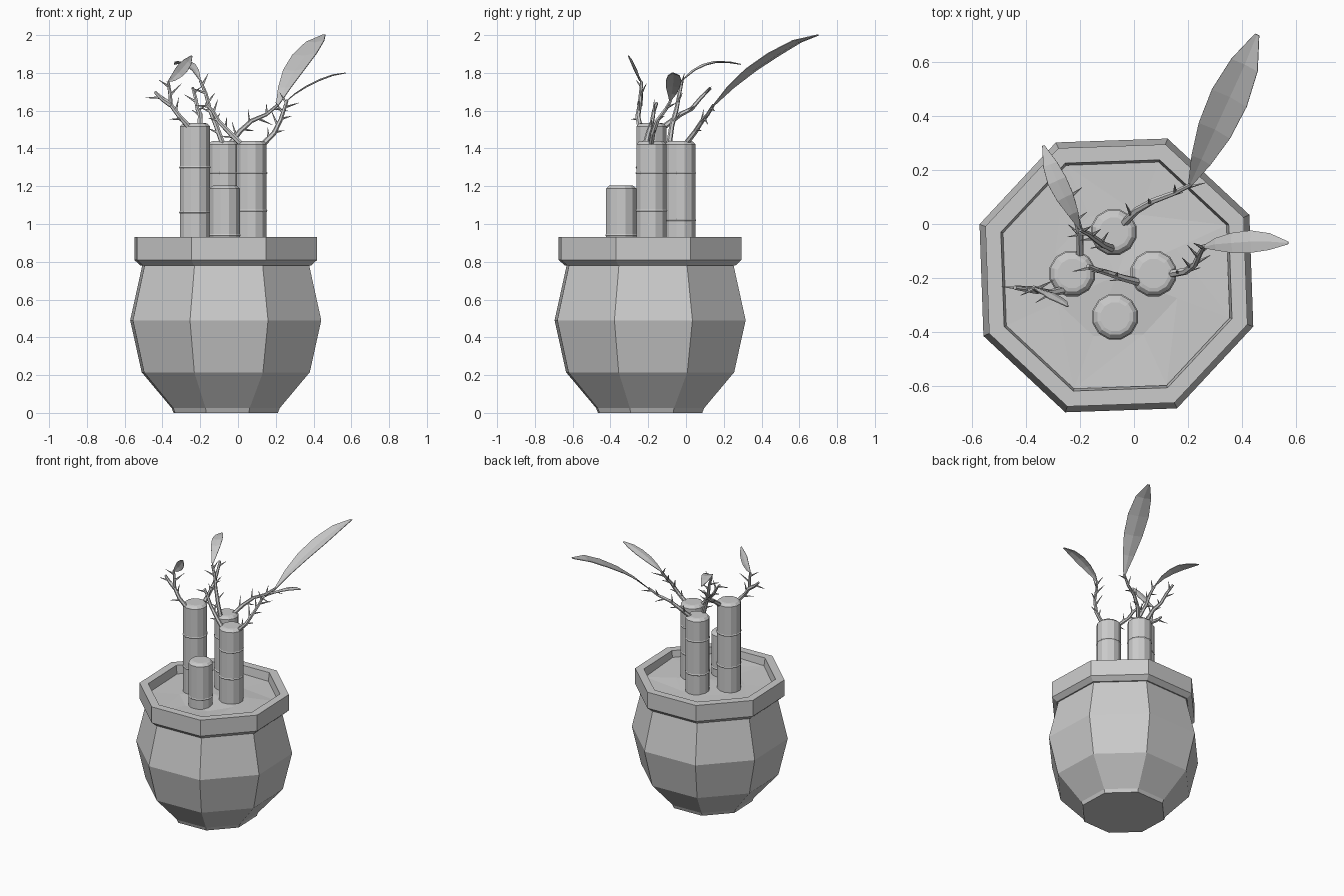
import bpy, bmesh, math, random
from mathutils import Vector

if "Cube" in bpy.data.objects:
    bpy.data.objects.remove(bpy.data.objects["Cube"])

random.seed(4)
V = Vector


def finish(name, bm, recalc=True):
    if recalc:
        bmesh.ops.recalc_face_normals(bm, faces=bm.faces[:])
    me = bpy.data.meshes.new(name)
    bm.to_mesh(me)
    bm.free()
    ob = bpy.data.objects.new(name, me)
    bpy.context.collection.objects.link(ob)
    return ob


def bridge(bm, rings):
    for a, b in zip(rings, rings[1:]):
        n = len(a)
        for i in range(n):
            j = (i + 1) % n
            bm.faces.new((a[i], a[j], b[j], b[i]))


def lathe(name, profile, centre, sides, phase=0, cap_top=True):
    """Turn (radius, z) pairs around a vertical axis."""
    bm = bmesh.new()
    rings = []
    for r, z in profile:
        angles = [phase + math.tau * i / sides for i in range(sides)]
        rings.append([bm.verts.new((centre[0] + r * math.cos(a),
                                    centre[1] + r * math.sin(a), z)) for a in angles])
    bridge(bm, rings)
    bm.faces.new(rings[0][::-1])
    if cap_top:
        bm.faces.new(rings[-1])
    return finish(name, bm)


def add_tube(bm, pts, r0, r1, sides=6):
    """Tapered tube along a path."""
    rings = []
    for k, p in enumerate(pts):
        d = (pts[min(k + 1, len(pts) - 1)] - pts[max(k - 1, 0)]).normalized()
        u = d.cross(V((0.3, 1, 0.2))).normalized()
        w = d.cross(u)
        r = r0 + (r1 - r0) * k / (len(pts) - 1)
        rings.append([bm.verts.new(p + r * (u * math.cos(math.tau * i / sides)
                                            + w * math.sin(math.tau * i / sides)))
                      for i in range(sides)])
    bridge(bm, rings)
    bm.faces.new(rings[0][::-1])
    bm.faces.new(rings[-1])


def twig(name, path, spikes):
    """Branch with short side spikes that alternate left and right."""
    pts = [V(p) for p in path]
    bm = bmesh.new()
    add_tube(bm, pts, 0.015, 0.008)
    for k in range(spikes):
        t = (k + 1) / (spikes + 0.6) * (len(pts) - 1)
        i = min(int(t), len(pts) - 2)
        base = pts[i].lerp(pts[i + 1], t - i)
        d = (pts[i + 1] - pts[i]).normalized()
        side = d.cross(V((0.2, -1, 0.3))).normalized() * (1 if k % 2 else -1)
        side.y += random.uniform(-0.4, 0.4)
        tip = base + (d * 0.7 + side * 0.8) * random.uniform(0.05, 0.085)
        add_tube(bm, [base, base.lerp(tip, 0.5), tip], 0.008, 0.001, 5)
    return finish(name, bm)


def leaf(name, path, half, across, fold=0.15):
    """Thin pointed blade with a creased midrib."""
    pts = [V(p) for p in path]
    widths = [0.08, 0.55, 0.9, 1.0, 0.75, 0.12]
    bm = bmesh.new()
    rows = []
    for k, p in enumerate(pts):
        d = (pts[min(k + 1, 5)] - pts[max(k - 1, 0)]).normalized()
        s = V(across)
        s = (s - d * s.dot(d)).normalized()
        up = s.cross(d)
        w = half * widths[k]
        rows.append([bm.verts.new(p - s * w + up * w * fold), bm.verts.new(p),
                     bm.verts.new(p + s * w + up * w * fold)])
    for a, b in zip(rows, rows[1:]):
        for i in (0, 1):
            bm.faces.new((a[i], a[i + 1], b[i + 1], b[i]))
    ob = finish(name, bm)
    mod = ob.modifiers.new("thickness", 'SOLIDIFY')
    mod.thickness = 0.004
    mod.offset = 0
    return ob


# Octagonal pot with overhanging rim and recessed opening
C = (-0.065, -0.19)
PH = math.radians(24.5)
lathe("pot", [(0.295, 0), (0.305, 0.025), (0.475, 0.215), (0.54, 0.49), (0.472, 0.78),
              (0.482, 0.78), (0.517, 0.81), (0.517, 0.93), (0.456, 0.93), (0.446, 0.86)],
      C, 8, PH)

# Uneven soil surface
bm = bmesh.new()
rings = []
for r in (0.447, 0.24):
    rings.append([bm.verts.new((C[0] + r * math.cos(PH + math.tau * i / 8),
                                C[1] + r * math.sin(PH + math.tau * i / 8),
                                0.875 + random.uniform(-0.01, 0.012))) for i in range(8)])
bridge(bm, rings)
mid = bm.verts.new((*C, 0.89))
for i in range(8):
    bm.faces.new((rings[1][i], rings[1][(i + 1) % 8], mid))
bmesh.ops.triangulate(bm, faces=bm.faces[:])
finish("soil", bm)

# Four cut canes with thin node ridges
canes = [("back", -0.075, -0.03, 1.44, (1.02, 1.27)),
         ("left", -0.228, -0.183, 1.535, (1.06, 1.30)),
         ("right", 0.072, -0.183, 1.44, (1.07, 1.27)),
         ("front", -0.07, -0.343, 1.205, (0.94,))]
for label, x, y, top, nodes in canes:
    prof = [(0.083, 0.86)]
    for z in nodes:
        prof += [(0.083, z - 0.006), (0.087, z), (0.083, z + 0.006)]
    prof += [(0.083, top - 0.018), (0.068, top - 0.003), (0.055, top)]
    lathe("cane_" + label, prof, (x, y), 12, math.radians(15))

# Branches sprouting from the cane tops
twig("branch_back_right", [(-0.04, 0.0, 1.425), (0.01, 0.05, 1.49), (0.07, 0.085, 1.545),
                           (0.15, 0.115, 1.58), (0.21, 0.145, 1.63)], 6)
twig("branch_right", [(0.13, -0.185, 1.42), (0.19, -0.175, 1.48), (0.225, -0.15, 1.55),
                      (0.245, -0.105, 1.61), (0.26, -0.08, 1.655)], 7)
twig("branch_middle", [(0.02, -0.215, 1.42), (-0.04, -0.20, 1.48), (-0.10, -0.18, 1.54),
                       (-0.135, -0.17, 1.60), (-0.17, -0.155, 1.64)], 5)
twig("branch_back_left", [(-0.08, -0.09, 1.42), (-0.115, -0.075, 1.52), (-0.15, -0.05, 1.61),
                          (-0.17, -0.035, 1.69), (-0.20, -0.02, 1.76)], 6)
twig("branch_left_rear", [(-0.20, -0.11, 1.52), (-0.20, -0.03, 1.58), (-0.215, 0.03, 1.61),
                          (-0.225, 0.08, 1.67), (-0.24, 0.13, 1.72)], 4)
twig("branch_left", [(-0.265, -0.245, 1.52), (-0.31, -0.255, 1.57), (-0.355, -0.245, 1.63),
                     (-0.36, -0.24, 1.69), (-0.37, -0.235, 1.755)], 5)
twig("branch_left_fork", [(-0.355, -0.245, 1.63), (-0.40, -0.24, 1.66), (-0.44, -0.235, 1.70)], 1)

# Leaves at the branch ends
leaf("leaf_large", [(0.205, 0.14, 1.62), (0.25, 0.24, 1.72), (0.30, 0.35, 1.81),
                    (0.355, 0.47, 1.89), (0.41, 0.59, 1.96), (0.455, 0.70, 2.0)],
     0.072, (0.92, -0.39, 0.1))
leaf("leaf_right", [(0.255, -0.085, 1.65), (0.30, -0.075, 1.69), (0.36, -0.07, 1.73),
                    (0.43, -0.065, 1.765), (0.50, -0.065, 1.79), (0.57, -0.07, 1.80)],
     0.041, (0, 1, 0))
leaf("leaf_back_left", [(-0.20, -0.02, 1.76), (-0.225, 0.04, 1.81), (-0.255, 0.10, 1.84),
                        (-0.285, 0.16, 1.855), (-0.31, 0.22, 1.855), (-0.335, 0.29, 1.845)],
     0.036, (0.92, 0.4, 0))
leaf("leaf_left", [(-0.37, -0.235, 1.755), (-0.345, -0.245, 1.77), (-0.315, -0.255, 1.80),
                   (-0.29, -0.27, 1.83), (-0.265, -0.285, 1.86), (-0.245, -0.305, 1.89)],
     0.03, (0.7, 0.1, -0.7))
